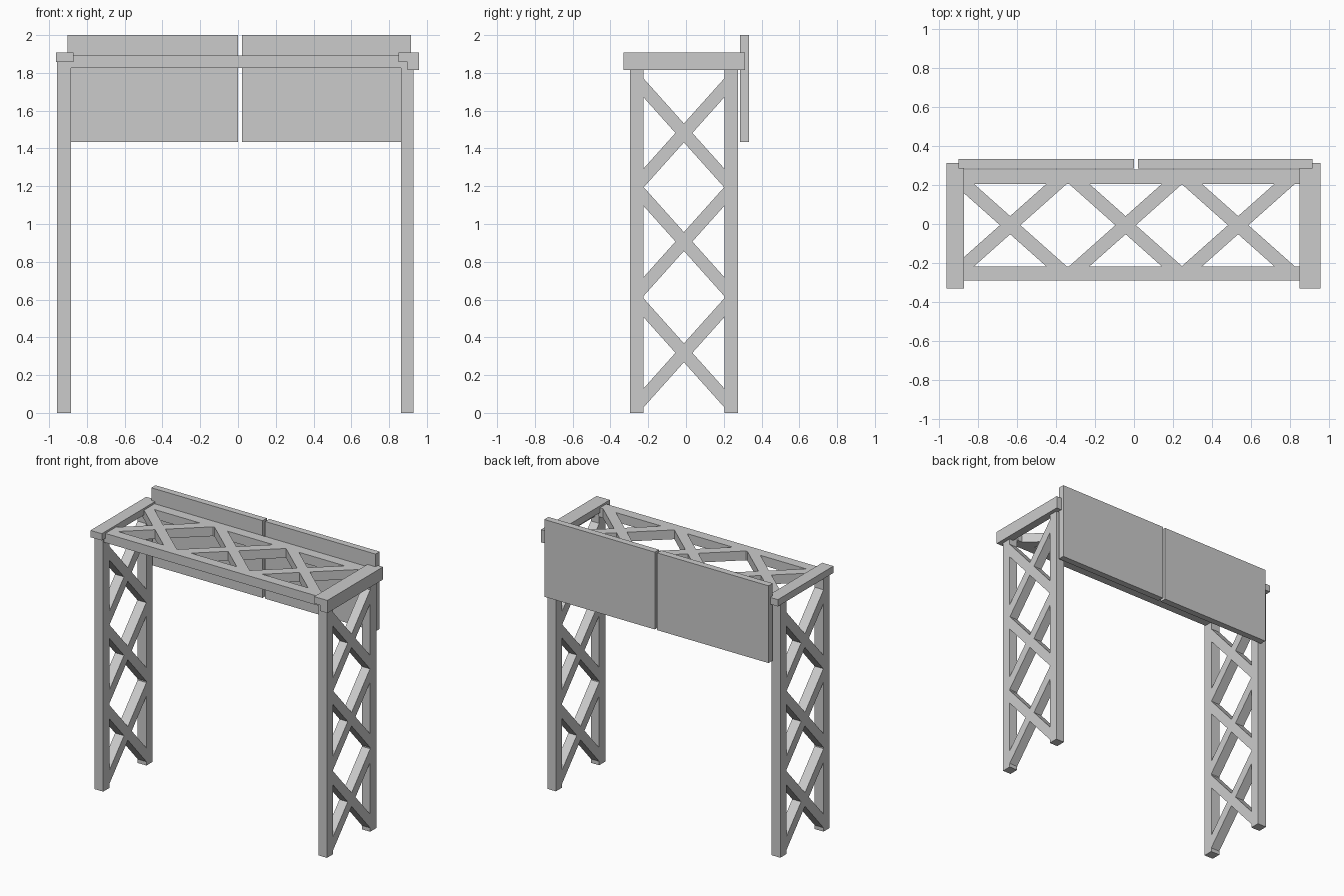
import bpy
import bmesh

if "Cube" in bpy.data.objects:
    bpy.data.objects.remove(bpy.data.objects["Cube"])


def mesh_object(name, bm):
    bmesh.ops.recalc_face_normals(bm, faces=bm.faces)
    me = bpy.data.meshes.new(name)
    bm.to_mesh(me)
    bm.free()
    ob = bpy.data.objects.new(name, me)
    bpy.context.collection.objects.link(ob)
    return ob


def prism(name, points, offset):
    """Extrude a flat outline (3D points) by an offset vector."""
    bm = bmesh.new()
    face = bm.faces.new([bm.verts.new(p) for p in points])
    res = bmesh.ops.extrude_face_region(bm, geom=[face], use_keep_orig=True)
    verts = [g for g in res["geom"] if isinstance(g, bmesh.types.BMVert)]
    bmesh.ops.translate(bm, verts=verts, vec=offset)
    return mesh_object(name, bm)


def box(name, x0, x1, y0, y1, z0, z1):
    outline = [(x0, y0, z0), (x1, y0, z0), (x1, y1, z0), (x0, y1, z0)]
    return prism(name, outline, (0, 0, z1 - z0))


def cross(h, w, b):
    """Outline of an X brace: half length h, half width w, bar width b."""
    n = w * b / (2 * h - b)
    return [(-h, -w), (b - h, -w), (0, -n), (h - b, -w), (h, -w), (b / 2, 0),
            (h, w), (h - b, w), (0, n), (b - h, w), (-h, w), (-b / 2, 0)]


# Leg frames: two posts and three stacked X braces each
for side, x0, x1 in (("left", -0.957, -0.885), ("right", 0.862, 0.929)):
    box(f"{side}_front_post", x0, x1, -0.297, -0.226, 0, 1.87)
    box(f"{side}_back_post", x0, x1, 0.204, 0.275, 0, 1.87)
    for i, zc in enumerate((0.318, 0.907, 1.482)):
        pts = [(x0, v - 0.011, zc + u) for u, v in cross(0.29, 0.215, 0.1)]
        prism(f"{side}_leg_brace_{i + 1}", pts, (x1 - x0, 0, 0))

# Horizontal top truss: two rails and three X braces
z0, z1 = 1.825, 1.893
box("top_front_rail", -0.885, 0.862, -0.29, -0.217, z0, z1)
box("top_back_rail", -0.885, 0.862, 0.205, 0.28, z0, z1)
for i, xc in enumerate((-0.636, -0.043, 0.535)):
    pts = [(xc + u, v - 0.006, z0) for u, v in cross(0.29, 0.211, 0.105)]
    prism(f"top_brace_{i + 1}", pts, (0, 0, z1 - z0))

# Caps over the leg tops; the right one has an outer lip
box("left_cap", -0.963, -0.872, -0.332, 0.312, 1.857, 1.907)
lip = [(0.85, 1.857), (0.897, 1.857), (0.897, 1.814), (0.957, 1.814),
       (0.957, 1.907), (0.85, 1.907)]
prism("right_cap", [(x, -0.332, z) for x, z in lip], (0, 0.644, 0))

# Rear sign panels with a narrow gap
box("left_panel", -0.902, 0.0, 0.285, 0.333, 1.434, 2.0)
box("right_panel", 0.02, 0.916, 0.285, 0.333, 1.434, 2.0)
